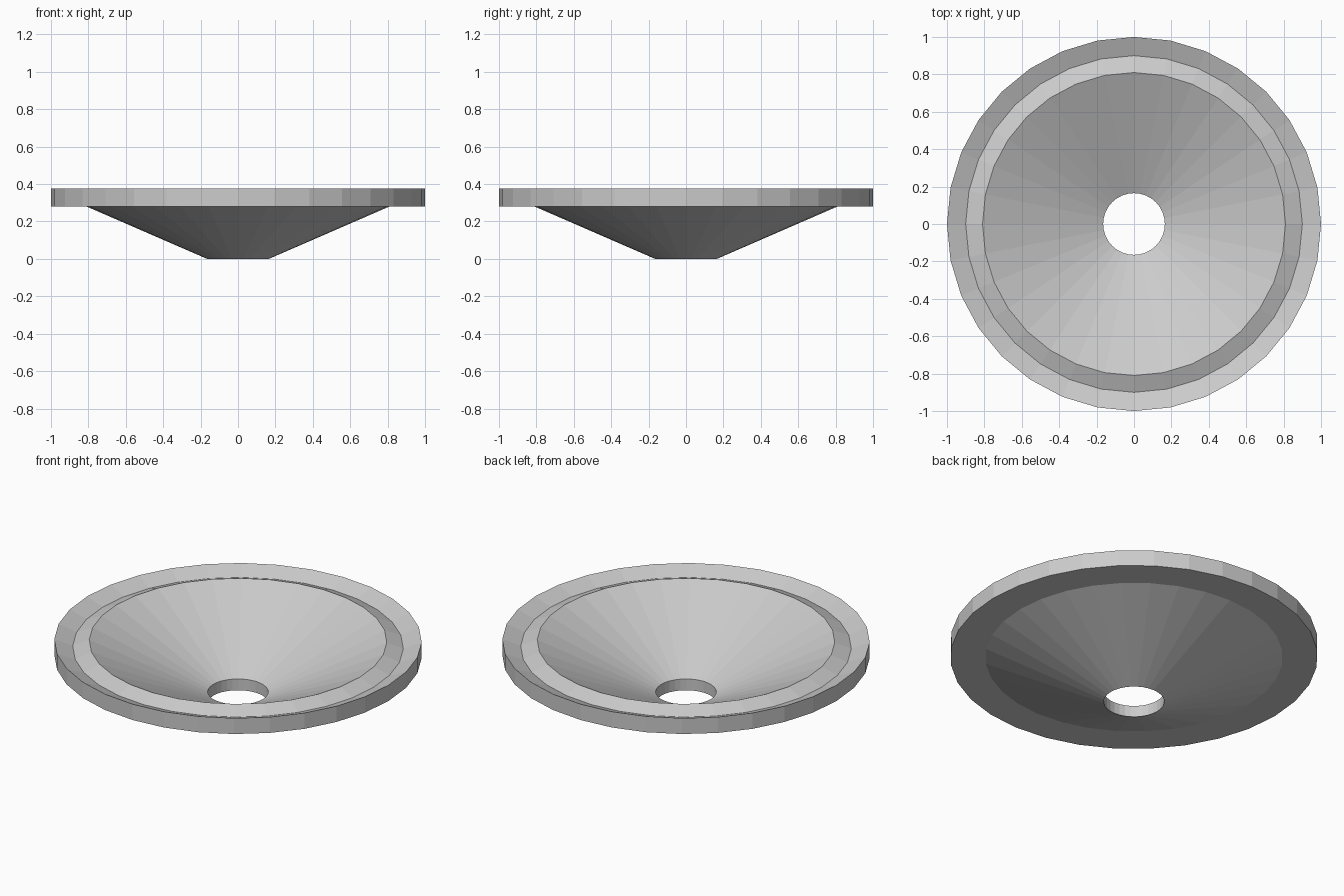
import bpy
import bmesh
import math
from mathutils import Vector

SIDES = 32

cube = bpy.data.objects.get("Cube")
if cube:
    bpy.data.objects.remove(cube, do_unlink=True)


def make_material(name, color):
    mat = bpy.data.materials.new(name)
    mat.use_nodes = True
    mat.diffuse_color = color
    mat.node_tree.nodes["Principled BSDF"].inputs["Base Color"].default_value = color
    return mat


def lathe(name, profile, mat):
    """Revolve a closed (radius, height) profile around z."""
    bm = bmesh.new()
    verts = [bm.verts.new((r, 0, z)) for r, z in profile]
    edges = [bm.edges.new((v, verts[(i + 1) % len(verts)])) for i, v in enumerate(verts)]
    bmesh.ops.spin(bm, geom=verts + edges, cent=Vector(), axis=Vector((0, 0, 1)),
                   angle=math.tau, steps=SIDES, use_merge=False)
    bmesh.ops.remove_doubles(bm, verts=bm.verts[:], dist=0.0001)
    bmesh.ops.recalc_face_normals(bm, faces=bm.faces[:])
    mesh = bpy.data.meshes.new(name)
    bm.to_mesh(mesh)
    bm.free()
    mesh.materials.append(mat)
    obj = bpy.data.objects.new(name, mesh)
    bpy.context.collection.objects.link(obj)
    return obj


grey = make_material("light grey", (0.6, 0.6, 0.6, 1))

# Funnel-shaped dish with a drain hole and a V-grooved rim
lathe("funnel_dish", [
    (0.165, 0.0),    # lower edge of hole
    (0.81, 0.28),    # underside of cone
    (1.0, 0.28),     # flat underside of rim
    (1.0, 0.375),    # outer wall
    (0.9, 0.335),    # bottom of rim groove
    (0.81, 0.372),   # inner crest
    (0.165, 0.068),  # upper edge of hole
], grey)
